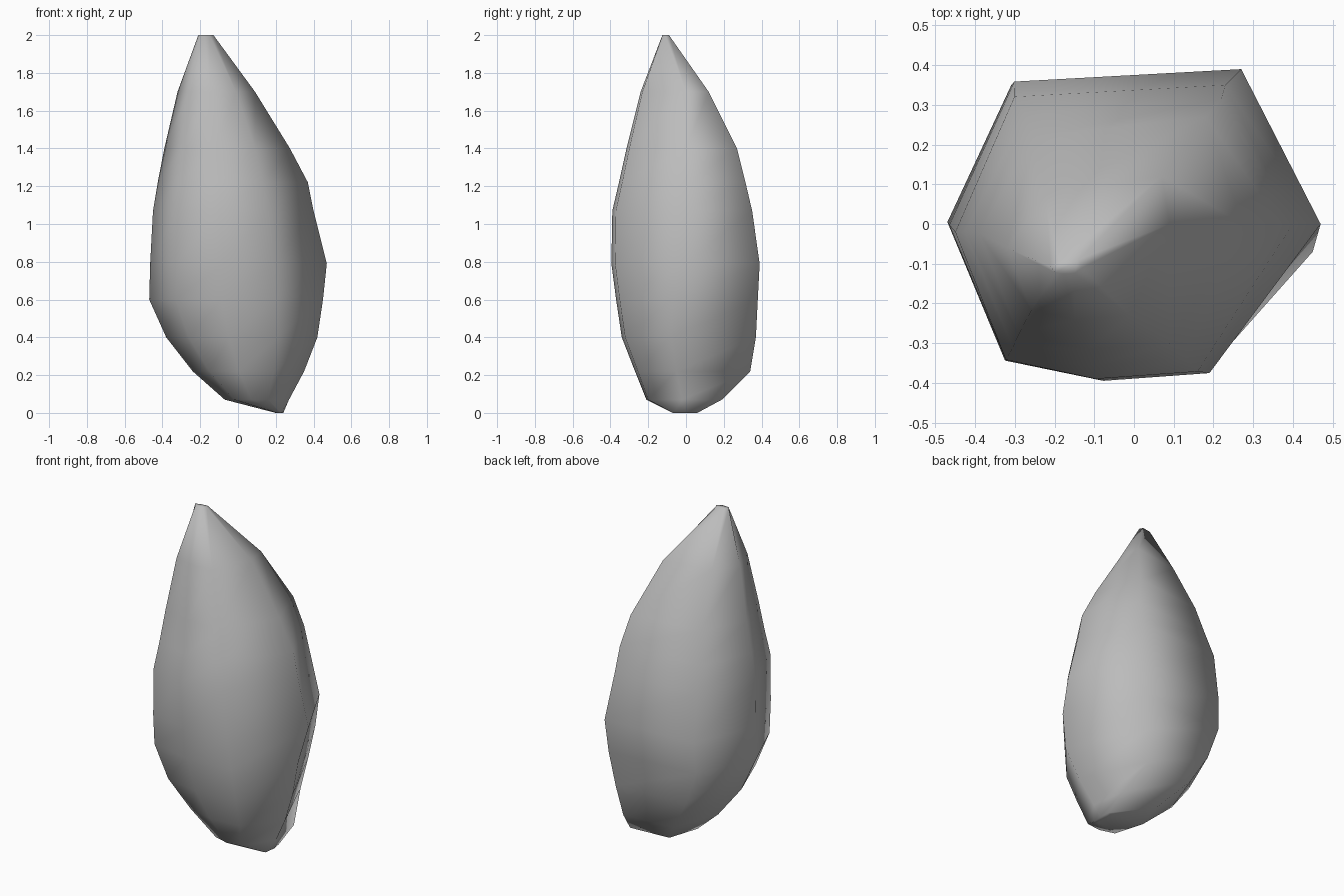
import bpy
import bmesh

cube = bpy.data.objects.get("Cube")
if cube:
    bpy.data.objects.remove(cube, do_unlink=True)

# Stone colour
stone = bpy.data.materials.new("stone grey")
stone.use_nodes = True
grey = (0.5, 0.5, 0.5, 1)
stone.diffuse_color = grey
stone.node_tree.nodes["Principled BSDF"].inputs["Base Color"].default_value = grey

# Rings from foot to tip: height, x limits, y limits,
# then x of the front corner, y of the side corner, x of the back corner
rings = [
    (0.00, 0.20, 0.24, -0.07, 0.06, 0.23, 0.00, 0.23),
    (0.07, -0.07, 0.27, -0.21, 0.19, 0.16, -0.02, 0.24),
    (0.22, -0.24, 0.35, -0.27, 0.34, 0.19, -0.05, 0.18),
    (0.40, -0.38, 0.42, -0.34, 0.37, 0.21, -0.08, 0.21),
    (0.60, -0.47, 0.45, -0.37, 0.38, 0.20, -0.07, 0.25),
    (0.79, -0.465, 0.47, -0.395, 0.39, 0.19, 0.00, 0.27),
    (1.07, -0.45, 0.40, -0.39, 0.35, 0.16, 0.00, 0.23),
    (1.22, -0.425, 0.37, -0.355, 0.315, 0.13, 0.00, 0.22),
    (1.40, -0.39, 0.275, -0.315, 0.27, 0.09, 0.00, 0.18),
    (1.70, -0.32, 0.09, -0.24, 0.12, -0.01, 0.00, 0.07),
    (2.00, -0.21, -0.13, -0.125, -0.09, -0.15, -0.11, -0.14),
]


def outline(z, x0, x1, y0, y1, front_x, side_y, back_x):
    """Seven-sided cross-section of the rock at one height."""
    cx, cy, rx, ry = (x0 + x1) / 2, (y0 + y1) / 2, (x1 - x0) / 2, (y1 - y0) / 2
    pull = 1 - max(0, z - 1.1) / 3   # back corner draws in towards the tip
    return [
        (x0, cy, z),
        (cx - 0.7 * rx, cy - 0.87 * ry, z),
        (cx - 0.17 * rx, y0, z),
        (front_x, cy - 0.95 * ry, z),
        (x1, side_y, z),
        (back_x, y1, z),
        (cx - 0.65 * rx * pull, cy + 0.92 * ry * pull, z),
    ]


# Leaning rock lofted through the rings
bm = bmesh.new()
loops = [[bm.verts.new(p) for p in outline(*ring)] for ring in rings]
n = len(loops[0])
for low, high in zip(loops, loops[1:]):
    for i in range(n):
        j = (i + 1) % n
        bm.faces.new((low[i], low[j], high[j], high[i]))
bm.faces.new(loops[0][::-1])
bm.faces.new(loops[-1])
bmesh.ops.recalc_face_normals(bm, faces=bm.faces)
for face in bm.faces:
    face.smooth = True

mesh = bpy.data.meshes.new("rock")
bm.to_mesh(mesh)
bm.free()
mesh.materials.append(stone)
rock = bpy.data.objects.new("rock", mesh)
bpy.context.collection.objects.link(rock)
